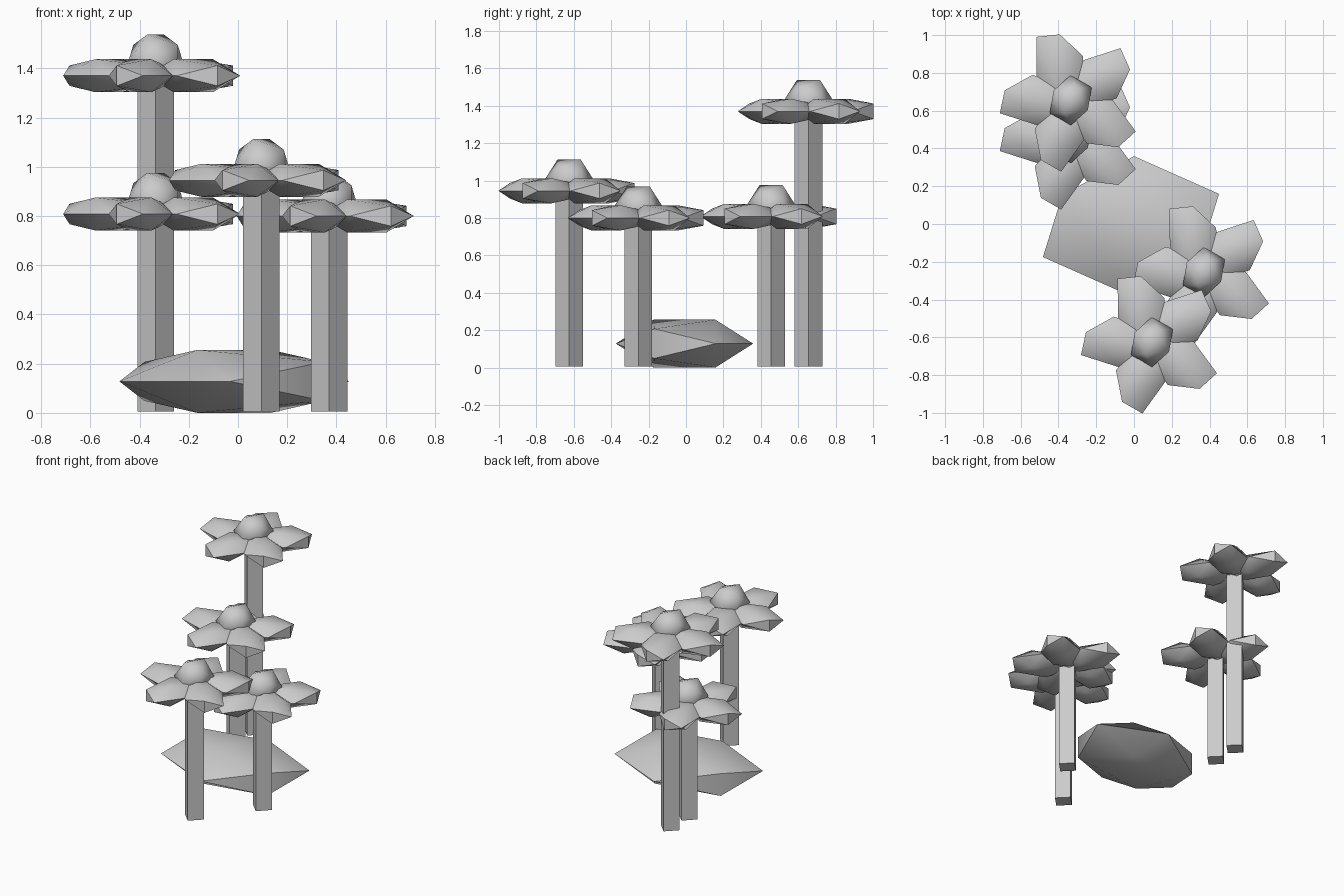
import bpy
import bmesh
import math
from mathutils import Matrix, Vector

default_cube = bpy.data.objects.get("Cube")
if default_cube:
    bpy.data.objects.remove(default_cube, do_unlink=True)

PHI = (1 + math.sqrt(5)) / 2

# One plain grey for everything
GREY = (0.6, 0.6, 0.6, 1.0)
grey = bpy.data.materials.new("plain_grey")
grey.use_nodes = True
grey.diffuse_color = GREY
grey.node_tree.nodes["Principled BSDF"].inputs["Base Color"].default_value = GREY


def finish(name, bm, smooth):
    """Turn a bmesh into a named, coloured object."""
    bmesh.ops.recalc_face_normals(bm, faces=bm.faces)
    mesh = bpy.data.meshes.new(name)
    bm.to_mesh(mesh)
    bm.free()
    mesh.materials.append(grey)
    obj = bpy.data.objects.new(name, mesh)
    bpy.context.collection.objects.link(obj)
    if smooth:
        bpy.ops.object.select_all(action="DESELECT")
        obj.select_set(True)
        bpy.context.view_layer.objects.active = obj
        bpy.ops.object.shade_smooth_by_angle(angle=math.radians(45))
    return obj


def add_gem(bm, center, u, v, half_height, turn=0.0):
    """Add an icosahedron stretched along the flat axes u and v and along z."""
    u, v = Vector((*u, 0)), Vector((*v, 0))
    w = Vector((0, 0, half_height / PHI))
    spin = Matrix.Rotation(turn, 3, "Z")
    verts = []
    for s in (-1, 1):
        for t in (-PHI, PHI):
            for offset in (s * v + t * w, s * u + t * v, s * w + t * u):
                verts.append(bm.verts.new(spin @ (Vector(center) + offset)))
    bmesh.ops.convex_hull(bm, input=verts)


def flower(name, x, y, z):
    """Square stem, ring of five petals and a rounded middle; z is the petal height."""
    # Stem
    bm = bmesh.new()
    bmesh.ops.create_cone(bm, cap_ends=True, segments=4, radius1=0.074,
                          radius2=0.074, depth=z)
    stem = finish(name + "_stem", bm, False)
    stem.location = (x, y, z / 2 + 0.005)

    # Petals
    bm = bmesh.new()
    for i in range(5):
        add_gem(bm, (0.187, -0.036, 0), (0.091, -0.049), (0.064, 0.052), 0.067,
                math.radians(46.5 + 72 * i))
    petals = finish(name + "_petals", bm, True)
    petals.location = (x, y, z)

    # Rounded middle
    bm = bmesh.new()
    add_gem(bm, (0, 0, 0), (0.056, -0.032), (0.034, 0.062), 0.11)
    middle = finish(name + "_middle", bm, True)
    middle.location = (x, y, z + 0.057)


flower("tall_back_flower", -0.335, 0.655, 1.37)
flower("short_back_flower", -0.335, 0.455, 0.808)
flower("front_flower", 0.095, -0.625, 0.945)
flower("side_flower", 0.37, -0.255, 0.8)

# Rock
bm = bmesh.new()
add_gem(bm, (0, 0, 0), (0.225, -0.10), (0.149, 0.165), 0.128)
rock = finish("rock", bm, True)
rock.location = (-0.016, -0.008, 0.128)
